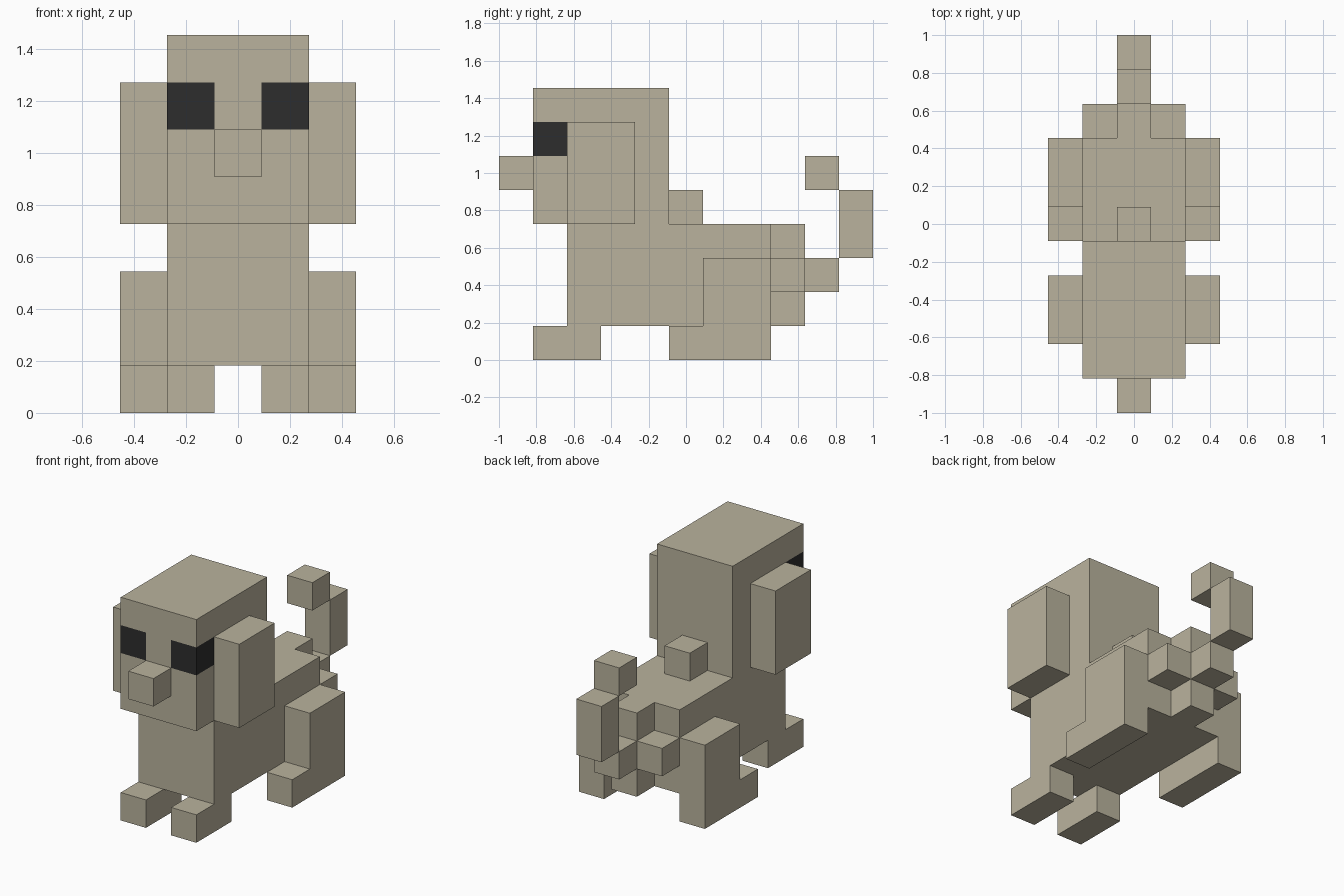
import bpy, bmesh
from mathutils import Vector

if "Cube" in bpy.data.objects:
    bpy.data.objects.remove(bpy.data.objects["Cube"])

U = 2 / 11  # one block: the model is 11 blocks long


def material(name, rgb):
    m = bpy.data.materials.new(name)
    m.diffuse_color = (*rgb, 1)
    m.use_nodes = True
    m.node_tree.nodes["Principled BSDF"].inputs["Base Color"].default_value = m.diffuse_color
    return m


TAN = material("tan fur", (0.49, 0.45, 0.34))
BLACK = material("eye black", (0.026, 0.026, 0.026))


def prism(name, x0, x1, profile):
    """Extrude a (y, z) block profile from x0 to x1; y counts from the nose."""
    bm = bmesh.new()
    face = bm.faces.new([bm.verts.new((x0 * U, y * U - 1, z * U)) for y, z in profile])
    ext = bmesh.ops.extrude_face_region(bm, geom=[face])
    verts = [v for v in ext["geom"] if isinstance(v, bmesh.types.BMVert)]
    bmesh.ops.translate(bm, verts=verts, vec=((x1 - x0) * U, 0, 0))
    bmesh.ops.recalc_face_normals(bm, faces=bm.faces)
    mesh = bpy.data.meshes.new(name)
    bm.to_mesh(mesh)
    bm.free()
    mesh.materials.append(TAN)
    obj = bpy.data.objects.new(name, mesh)
    bpy.context.collection.objects.link(obj)
    return obj


def box(name, x0, x1, y0, y1, z0, z1):
    return prism(name, x0, x1, [(y0, z0), (y1, z0), (y1, z1), (y0, z1)])


# Head, cut so the eyes are wrapped around its front corners
head = box("head", -1.5, 1.5, 1, 5, 4, 8)
head.data.materials.append(BLACK)
bm = bmesh.new()
bm.from_mesh(head.data)
for axis, cut in ((2, 6), (2, 7), (0, -0.5), (0, 0.5), (1, 2)):
    co, no = Vector(), Vector()
    co[axis] = cut * U - (1 if axis == 1 else 0)
    no[axis] = 1
    bmesh.ops.bisect_plane(bm, geom=bm.verts[:] + bm.edges[:] + bm.faces[:],
                           plane_co=co, plane_no=no)
for f in bm.faces:
    c = f.calc_center_median()
    if 6 < c.z / U < 7 and (c.y + 1) / U < 2 and abs(c.x) / U > 0.5:
        f.material_index = 1
bm.to_mesh(head.data)
bm.free()

# Nose, torso and the block behind the neck
box("nose", -0.5, 0.5, 0, 1, 5, 6)
box("torso", -1.5, 1.5, 2, 8, 1, 4)
box("neck_block", -0.5, 0.5, 5, 6, 4, 5)

# Rump and curled tail
box("rump", -0.5, 0.5, 8, 9, 1, 4)
box("tail_base", -0.5, 0.5, 9, 10, 2, 3)
box("tail_upright", -0.5, 0.5, 10, 11, 3, 5)
box("tail_tip", -0.5, 0.5, 9, 10, 5, 6)

# Paired parts
for side, s in (("left", -1), ("right", 1)):
    box(side + "_ear", s * 1.5, s * 2.5, 2, 4, 4, 7)
    box(side + "_front_paw", s * 0.5, s * 1.5, 1, 3, 0, 1)
    prism(side + "_hind_leg", s * 1.5, s * 2.5,
          [(5, 0), (8, 0), (8, 3), (6, 3), (6, 1), (5, 1)])
    box(side + "_rump_block", s * 0.5, s * 1.5, 8, 9, 2, 3)
